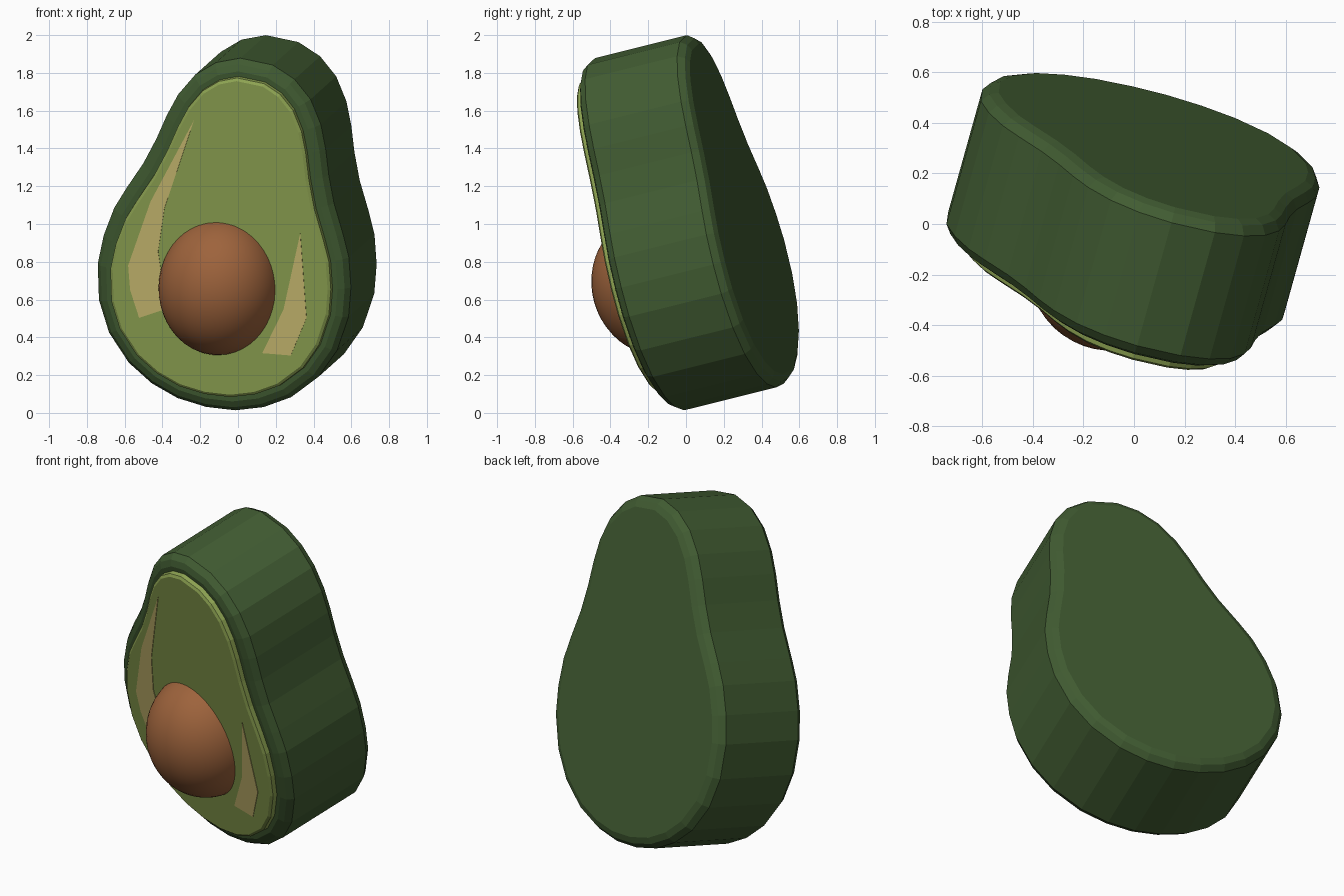
import bpy, bmesh
from math import radians
from mathutils import Matrix, Vector

cube = bpy.data.objects.get("Cube")
if cube:
    bpy.data.objects.remove(cube, do_unlink=True)


def material(name, rgb):
    mat = bpy.data.materials.new(name)
    mat.use_nodes = True
    mat.diffuse_color = (*rgb, 1)
    mat.node_tree.nodes["Principled BSDF"].inputs["Base Color"].default_value = (*rgb, 1)
    return mat


SKIN = material("dark green skin", (0.053, 0.107, 0.032))
FLESH = material("green flesh", (0.27, 0.37, 0.085))
PULP = material("pale yellow pulp", (0.60, 0.51, 0.17))
SEED = material("brown seed", (0.34, 0.125, 0.045))

# Shared pose: rolled, tipped forward and turned
POSE = (Matrix.Translation((-0.069, -0.155, 0.70))
        @ Matrix.Rotation(radians(-15.6), 4, 'Z')
        @ Matrix.Rotation(radians(13.5), 4, 'X')
        @ Matrix.Rotation(radians(12), 4, 'Y'))

# Half pear profile, bottom to top, mirrored to a closed outline
HALF = [(0, -.70), (.16, -.685), (.31, -.635), (.45, -.55), (.58, -.41),
        (.66, -.245), (.695, -.05), (.685, .11), (.65, .27), (.60, .39),
        (.528, .545), (.478, .69), (.44, .83), (.395, .956), (.32, 1.08),
        (.218, 1.17), (.09, 1.222)]
PEAR = [Vector(p) for p in HALF + [(-x, z) for x, z in reversed(HALF[1:])]]


def inset(outline, amount):
    """Move every point inward along the outline normal."""
    result = []
    for i, p in enumerate(outline):
        t = (outline[(i + 1) % len(outline)] - outline[i - 1]).normalized()
        result.append(p + Vector((-t.y, t.x)) * amount)
    return result


def loft(name, outline, sections, mat):
    """Skin a closed body through (depth, inset) sections."""
    bm = bmesh.new()
    rings = [[bm.verts.new((p.x, y, p.y)) for p in inset(outline, d)]
             for y, d in sections]
    n = len(outline)
    for a, b in zip(rings, rings[1:]):
        for i in range(n):
            j = (i + 1) % n
            bm.faces.new((a[i], a[j], b[j], b[i]))
    bm.faces.new(rings[0])
    bm.faces.new(rings[-1])
    bmesh.ops.recalc_face_normals(bm, faces=bm.faces)
    mesh = bpy.data.meshes.new(name)
    bm.to_mesh(mesh)
    bm.free()
    mesh.materials.append(mat)
    obj = bpy.data.objects.new(name, mesh)
    bpy.context.collection.objects.link(obj)
    obj.matrix_world = POSE
    return obj


# Skin shell with chamfered rims
loft("skin", PEAR, [(-.06, .06), (-.045, .025), (-.01, 0),
                    (.51, 0), (.545, .025), (.56, .06)], SKIN)

# Cut face of flesh, slightly raised with a soft edge
loft("flesh", PEAR, [(-.095, .105), (-.085, .09), (-.04, .085)], FLESH)

# Pale pulp streaks either side of the seed
STREAKS = {
    "pulp_right": [(-.51, 0), (-.48, -.13), (-.41, -.27), (-.27, -.19),
                   (-.36, .11), (-.36, .35), (-.27, .86), (-.44, .37)],
    "pulp_left": [(.39, .37), (.36, -.06), (.28, -.32), (.435, -.30), (.49, -.08)],
}
for name, points in STREAKS.items():
    loft(name, [Vector(p) for p in points], [(-.098, 0), (-.093, 0)], PULP)

# Seed
bpy.ops.mesh.primitive_uv_sphere_add(segments=48, ring_count=24, radius=1)
seed = bpy.context.object
seed.name = "seed"
seed.data.transform(Matrix.Diagonal((.325, .325, .37, 1)))
seed.matrix_world = POSE @ Matrix.Translation((-.015, -.03, -.025))
seed.data.materials.append(SEED)
bpy.ops.object.shade_smooth()
